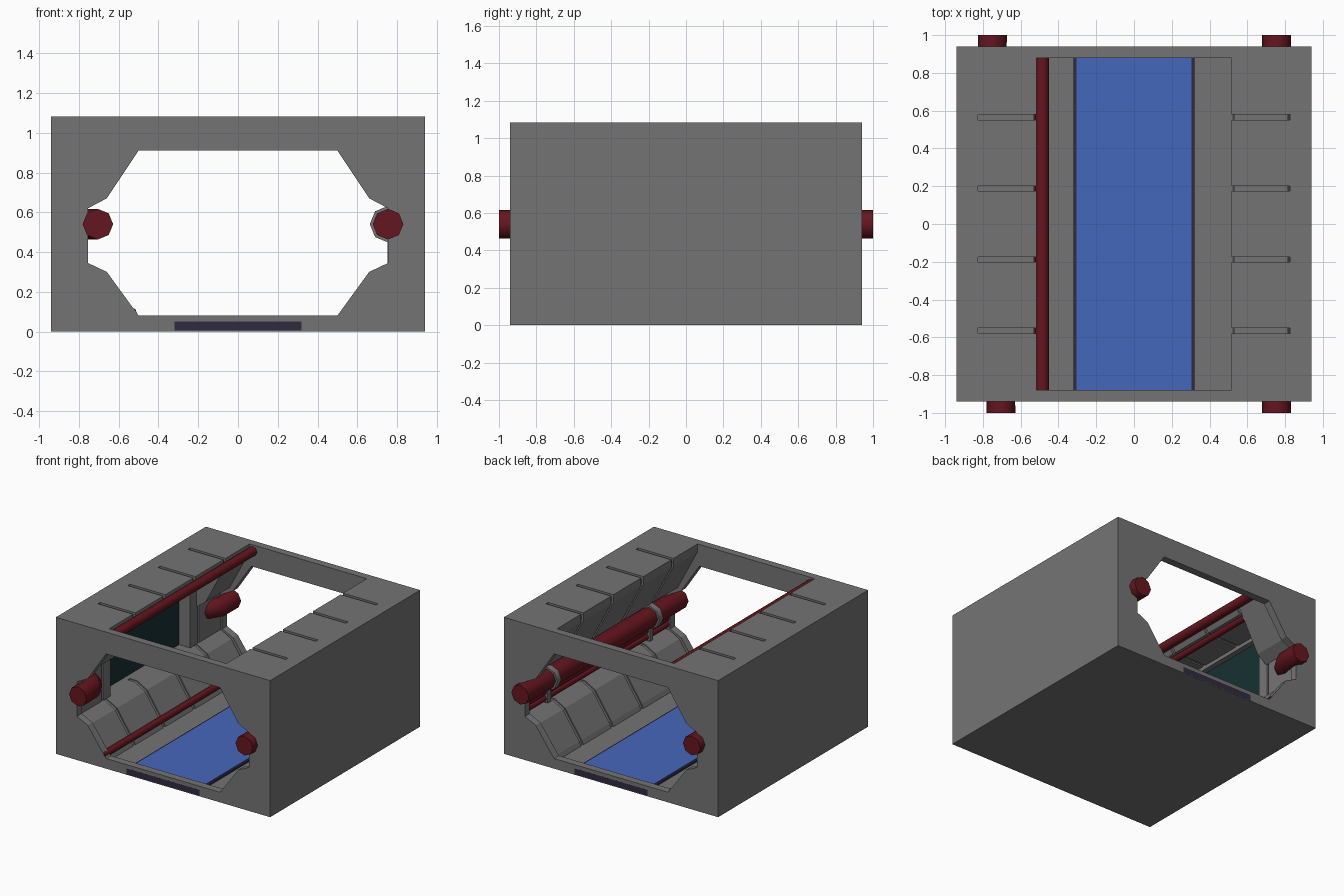
import bpy, bmesh, math

if "Cube" in bpy.data.objects:
    bpy.data.objects.remove(bpy.data.objects["Cube"])


def material(name, rgb):
    m = bpy.data.materials.new(name)
    m.diffuse_color = (*rgb, 1)
    m.use_nodes = True
    m.node_tree.nodes["Principled BSDF"].inputs["Base Color"].default_value = m.diffuse_color
    return m


GREY = material("hull_grey", (0.175, 0.175, 0.175))
RED = material("pipe_red", (0.13, 0.008, 0.013))
BLUE = material("floor_blue", (0.06, 0.135, 0.50))
DARK = material("channel_dark", (0.03, 0.024, 0.05))
TEAL = material("panel_teal", (0.008, 0.03, 0.032))


def prism(name, profile, y0, y1, side=1, mat=GREY):
    """Extrude an xz profile from y0 to y1; side=-1 mirrors it in x."""
    bm = bmesh.new()
    face = bm.faces.new([bm.verts.new((x * side, y0, z)) for x, z in profile])
    ext = bmesh.ops.extrude_face_region(bm, geom=[face])["geom"]
    bmesh.ops.translate(bm, vec=(0, y1 - y0, 0),
                        verts=[v for v in ext if isinstance(v, bmesh.types.BMVert)])
    bmesh.ops.recalc_face_normals(bm, faces=bm.faces)
    me = bpy.data.meshes.new(name)
    bm.to_mesh(me)
    bm.free()
    ob = bpy.data.objects.new(name, me)
    bpy.context.collection.objects.link(ob)
    me.materials.append(mat)
    return ob


def box(name, x0, x1, y0, y1, z0, z1, side=1, mat=GREY):
    return prism(name, [(x0, z0), (x1, z0), (x1, z1), (x0, z1)], y0, y1, side, mat)


def to_mesh(ob, mat, smooth=False):
    """Link a curve object and convert it to a shaded mesh."""
    bpy.context.collection.objects.link(ob)
    ob.data.materials.append(mat)
    bpy.ops.object.select_all(action='DESELECT')
    ob.select_set(True)
    bpy.context.view_layer.objects.active = ob
    bpy.ops.object.convert(target='MESH')
    if smooth:
        bpy.ops.object.shade_smooth_by_angle(angle=math.radians(50))
    else:
        bpy.ops.object.shade_flat()


def pipe(name, points, r, mat=RED):
    """Eight-sided tube along a polyline."""
    cu = bpy.data.curves.new(name, 'CURVE')
    cu.dimensions = '3D'
    cu.bevel_depth, cu.bevel_resolution, cu.use_fill_caps = r, 2, True
    sp = cu.splines.new('POLY')
    sp.points.add(len(points) - 1)
    for p, co in zip(sp.points, points):
        p.co = (*co, 1)
    to_mesh(bpy.data.objects.new(name, cu), mat, True)


# End frames with the corridor-shaped opening
HALF = [(0.5, 0.91), (0.66, 0.67), (0.755, 0.62), (0.755, 0.345), (0.66, 0.30), (0.5, 0.08)]
HOLE = HALF + [(-x, z) for x, z in reversed(HALF)]
OUTER = [(-0.94, 0), (0.94, 0), (0.94, 1.083), (-0.94, 1.083)]
for label, y in (("front", -0.91), ("back", 0.91)):
    cu = bpy.data.curves.new(label + "_frame", 'CURVE')
    cu.dimensions, cu.fill_mode, cu.extrude = '2D', 'BOTH', 0.03
    for pts in (OUTER, HOLE):
        sp = cu.splines.new('POLY')
        sp.points.add(len(pts) - 1)
        for p, (x, z) in zip(sp.points, pts):
            p.co = (x, z, 0, 1)
        sp.use_cyclic_u = True
    ob = bpy.data.objects.new(label + "_frame", cu)
    ob.location = (0, y, 0)
    ob.rotation_euler = (math.pi / 2, 0, 0)
    to_mesh(ob, GREY)

# Floor slab, dark channel and blue walkway
box("floor", -0.94, 0.94, -0.88, 0.88, 0, 0.036)
box("floor_channel", -0.32, 0.32, -0.9405, 0.9405, 0.005, 0.05, mat=DARK)
box("floor_walkway", -0.305, 0.305, -0.88, 0.88, 0.04, 0.054, mat=BLUE)

# Panel profiles: sloped upper and lower bays, recessed ribs, flat ceiling bay
UPPER = [(0.515, 1.083), (0.825, 1.083), (0.825, 0.63), (0.77, 0.63), (0.69, 0.69), (0.515, 1.02)]
LOWER = [(0.515, 0.036), (0.825, 0.036), (0.825, 0.335), (0.765, 0.335), (0.675, 0.285), (0.53, 0.07)]
UPPER_RIB = [(0.53, 1.06), (0.815, 1.06), (0.825, 0.65), (0.78, 0.65), (0.70, 0.71), (0.53, 1.03)]
LOWER_RIB = [(0.525, 0.036), (0.825, 0.036), (0.825, 0.328), (0.77, 0.328), (0.682, 0.28), (0.54, 0.07)]
CEILING = [(0.515, 1.083), (0.825, 1.083), (0.825, 0.98), (0.54, 0.98), (0.515, 1.02)]
CEILING_RIB = [(0.53, 1.06), (0.825, 1.06), (0.825, 0.99), (0.55, 0.99), (0.53, 1.03)]
SEAMS = [-0.565, -0.188, 0.188, 0.565]
STARTS = [-0.88] + [s + 0.014 for s in SEAMS]
ENDS = [s - 0.014 for s in SEAMS] + [0.88]
for side, label in ((1, "right"), (-1, "left")):
    box(label + "_shell", 0.88, 0.94, -0.88, 0.88, 0.036, 1.083, side)
    box(label + "_top_rim", 0.825, 0.88, -0.88, 0.88, 0.95, 1.083, side)
    box(label + "_lower_ledge", 0.825, 0.88, -0.88, 0.88, 0.036, 0.335, side)
    for i, (y0, y1) in enumerate(zip(STARTS, ENDS)):
        flat = side < 0 and 0 < i < 4
        prism(label + "_upper_panel", CEILING if flat else UPPER, y0, y1, side)
        prism(label + "_lower_panel", LOWER, y0, y1, side)
    for s in SEAMS:
        prism(label + "_upper_rib", CEILING_RIB if side < 0 else UPPER_RIB, s - 0.014, s + 0.014, side)
        prism(label + "_lower_rib", LOWER_RIB, s - 0.014, s + 0.014, side)

# Right wall surface behind the pipes
box("right_wall", 0.825, 0.88, -0.88, 0.88, 0.335, 0.95)

# Left wall: tall dark window recess between thicker end blocks
box("window_panel", 0.868, 0.881, -0.5, 0.5, 0.335, 0.95, -1, TEAL)
for s in (-1, 1):
    a, b = sorted((s * 0.61, s * 0.88))
    box("wall_end_block", 0.77, 0.88, a, b, 0.335, 0.98, -1)
    a, b = sorted((s * 0.50, s * 0.59))
    box("window_post", 0.77, 0.88, a, b, 0.335, 0.98, -1)
    a, b = sorted((s * 0.59, s * 0.61))
    box("post_groove", 0.785, 0.88, a, b, 0.335, 0.98, -1)

# Elbow pipes that leave the frames and turn into the left wall
for label, s, x in (("front", -1, -0.705), ("back", 1, -0.75)):
    pipe(label + "_elbow_pipe", [(x, s * 1.0, 0.54), (x, s * 0.83, 0.54),
                                 (x - 0.04, s * 0.77, 0.54), (-0.86, s * 0.70, 0.54)], 0.077)

# Right wall: main pipe, two small pipes, clamps and brackets
pipe("main_pipe", [(0.755, -1, 0.54), (0.755, 1, 0.54)], 0.077)
for z in (0.375, 0.425):
    pipe("small_pipe", [(0.785, -0.88, z), (0.785, 0.88, z)], 0.024)
for y in (-0.64, 0.64):
    pipe("pipe_clamp", [(0.755, y - 0.025, 0.54), (0.755, y + 0.025, 0.54)], 0.092, GREY)
    box("clamp_bracket", 0.752, 0.826, y - 0.02, y + 0.02, 0.345, 0.47)

# Thin pipes along the left edges of ceiling and floor
for label, x, z, r in (("ceiling", -0.485, 1.035, 0.036), ("recess", -0.575, 0.957, 0.024),
                       ("floor", -0.535, 0.095, 0.026)):
    pipe(label + "_pipe", [(x, -0.938, z), (x, 0.938, z)], r)
